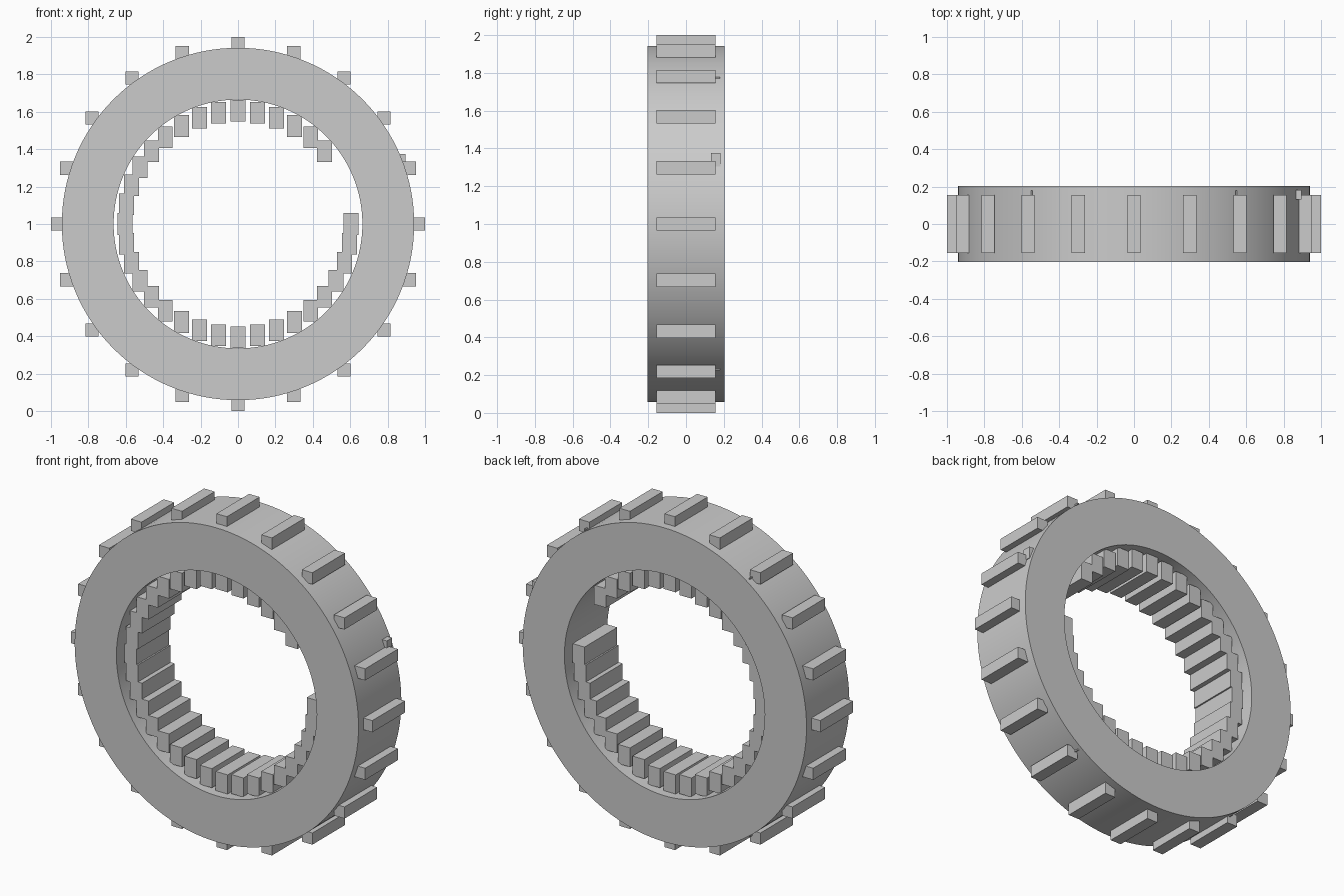
import bpy, bmesh, math
from mathutils import Matrix, Vector

cube = bpy.data.objects.get("Cube")
if cube:
    bpy.data.objects.remove(cube, do_unlink=True)

grey = bpy.data.materials.new("plain grey")
grey.use_nodes = True
colour = (0.6, 0.6, 0.6, 1)
grey.diffuse_color = colour
grey.node_tree.nodes["Principled BSDF"].inputs["Base Color"].default_value = colour


def make_object(name, bm):
    bmesh.ops.recalc_face_normals(bm, faces=bm.faces)
    mesh = bpy.data.meshes.new(name)
    bm.to_mesh(mesh)
    bm.free()
    mesh.materials.append(grey)
    obj = bpy.data.objects.new(name, mesh)
    bpy.context.collection.objects.link(obj)
    return obj


def blocks(name, centres, size):
    """Upright boxes of one size, one at each centre."""
    bm = bmesh.new()
    for c in centres:
        bmesh.ops.create_cube(bm, size=1, matrix=Matrix.Translation(c) @ Matrix.Diagonal((*size, 1)))
    return make_object(name, bm)


def on_circle(radius, degrees, y=0):
    a = math.radians(degrees)
    return Vector((radius * math.cos(a), y, 1 + radius * math.sin(a)))


# Ring: rectangular section swept round the y axis
bm = bmesh.new()
section = [(0.665, -0.203), (0.942, -0.203), (0.942, 0.203), (0.665, 0.203)]
verts = [bm.verts.new((r, y, 1)) for r, y in section]
edges = [bm.edges.new((verts[i], verts[(i + 1) % 4])) for i in range(4)]
bmesh.ops.spin(bm, geom=verts + edges, cent=(0, 0, 1), axis=(0, 1, 0),
               angle=math.tau, steps=128, use_merge=True)
bmesh.ops.remove_doubles(bm, verts=bm.verts, dist=0.0001)
ring = make_object("ring", bm)
bpy.context.view_layer.objects.active = ring
ring.select_set(True)
bpy.ops.object.shade_smooth_by_angle(angle=math.radians(30))

# Outer blocks, all upright
blocks("outer_blocks", [on_circle(0.965, a) for a in range(0, 360, 18)], (0.07, 0.31, 0.07))

# Inner teeth, with a gap of three on the left side
blocks("inner_teeth", [on_circle(0.605, a) for a in range(0, 360, 10) if a not in (10, 20, 30)],
       (0.08, 0.31, 0.115))

# Small latch and thin pins near the back edge
blocks("latch", [(0.88, 0.157, 1.34)], (0.03, 0.05, 0.07))
blocks("pins", [(x, 0.16, 1 + z) for x in (-0.547, 0.547) for z in (-0.77, 0.775)],
       (0.008, 0.04, 0.008))
